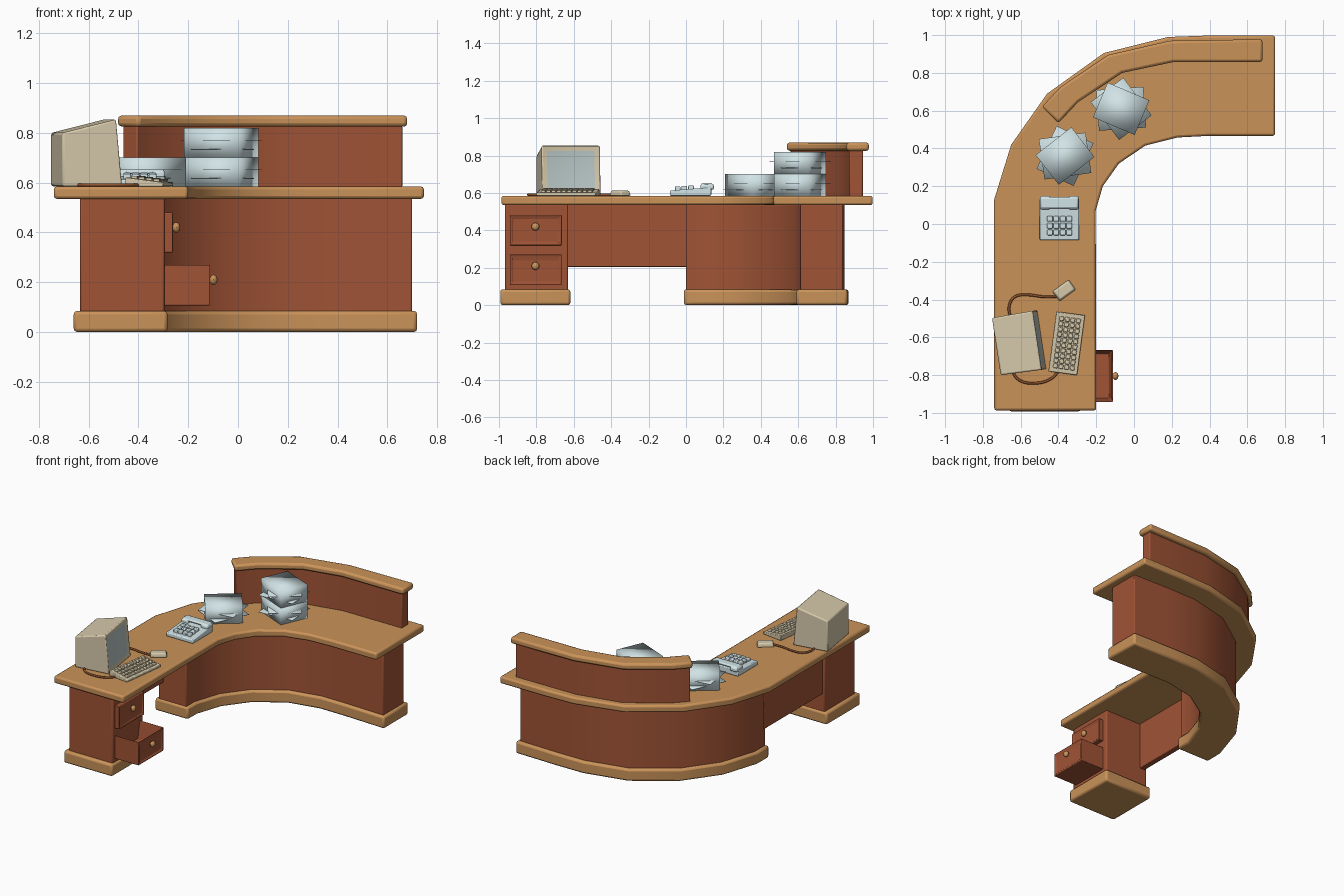
import bpy, bmesh, math
from mathutils import Matrix, Vector

if "Cube" in bpy.data.objects:
    bpy.data.objects.remove(bpy.data.objects["Cube"])


def material(name, rgb):
    m = bpy.data.materials.new(name)
    m.diffuse_color = (*rgb, 1)
    m.use_nodes = True
    m.node_tree.nodes["Principled BSDF"].inputs["Base Color"].default_value = m.diffuse_color
    return m


TAN = material("tan wood", (0.59, 0.29, 0.10))
RED = material("red brown wood", (0.35, 0.087, 0.036))
BEIGE = material("beige plastic", (0.68, 0.59, 0.41))
PALE = material("pale blue paper", (0.64, 0.77, 0.79))
GLASS = material("grey blue screen", (0.48, 0.57, 0.56))
CABLE = material("brown cable", (0.28, 0.09, 0.03))
TOP = 0.585  # desk surface height


def finish(name, bm, mats, loc=(0, 0, 0), rot=0, bevel=0, segs=2, smooth=35):
    bmesh.ops.recalc_face_normals(bm, faces=bm.faces)
    me = bpy.data.meshes.new(name)
    bm.to_mesh(me)
    bm.free()
    for m in mats:
        me.materials.append(m)
    ob = bpy.data.objects.new(name, me)
    bpy.context.collection.objects.link(ob)
    ob.location = loc
    ob.rotation_euler.z = math.radians(rot)
    if bevel:
        b = ob.modifiers.new("bevel", 'BEVEL')
        b.width, b.segments, b.angle_limit = bevel, segs, math.radians(40)
    bpy.ops.object.select_all(action='DESELECT')
    ob.select_set(True)
    bpy.context.view_layer.objects.active = ob
    bpy.ops.object.shade_smooth_by_angle(angle=math.radians(smooth))
    return ob


def cube(bm, lo, hi, rot=0):
    """Box between two corners, turned about its own centre."""
    lo, hi = Vector(lo), Vector(hi)
    mat = (Matrix.Translation((lo + hi) / 2) @ Matrix.Rotation(math.radians(rot), 4, 'Z')
           @ Matrix.Diagonal((*(hi - lo), 1)))
    return bmesh.ops.create_cube(bm, size=1, matrix=mat)['verts']


def box(name, lo, hi, mat, bevel=0.008):
    bm = bmesh.new()
    cube(bm, lo, hi)
    return finish(name, bm, [mat], bevel=bevel)


def band(name, pairs, outer, inner, z0, z1, mat, bevel):
    """Slab along a strip of (outer, inner) point pairs; each edge runs between two fractions."""
    n = len(pairs) - 1

    def mix(i, t):
        f = t[0] + (t[1] - t[0]) * (i / n) ** 1.5
        return [pairs[i][0][k] + (pairs[i][1][k] - pairs[i][0][k]) * f for k in (0, 1)]

    pts = [mix(i, outer) for i in range(n + 1)] + [mix(i, inner) for i in range(n, -1, -1)]
    bm = bmesh.new()
    face = bm.faces.new([bm.verts.new((x, y, z0)) for x, y in pts])
    up = bmesh.ops.extrude_face_region(bm, geom=[face])['geom']
    bmesh.ops.translate(bm, vec=(0, 0, z1 - z0),
                        verts=[g for g in up if isinstance(g, bmesh.types.BMVert)])
    return finish(name, bm, [mat], bevel=bevel)


def inset(bm, axis, thick, depth):
    """Inset the face pointing most along axis; returns it."""
    bm.normal_update()
    f = max(bm.faces, key=lambda f: f.normal.dot(Vector(axis)) * f.calc_area())
    bmesh.ops.inset_region(bm, faces=[f], thickness=thick, depth=depth)
    return f


# curved desk: matching outer and inner edge points
curve = [((-.74, .13), (-.203, .07)), ((-.65, .42), (-.165, .20)), ((-.46, .69), (-.08, .32)),
         ((-.16, .905), (.06, .415)), ((.18, .99), (.23, .458)), ((.4, .998), (.4, .467))]


def run(y_start, x_end):
    return ([((-.74, y_start), (-.2, y_start))] + curve + [((x_end, .998), (x_end, .467))])


band("desk_top", run(-.987, .747), (0, 0), (1, 1), .535, TOP, TAN, .012)
band("curved_body", run(0, .70), (.23, .3), (.63, .73), .07, .54, RED, .006)
band("curved_base", run(-.012, .72), (.19, .255), (.665, .77), 0, .085, TAN, .014)

# raised counter around the back
ledge = [((-.487, .62), (-.40, .534)), ((-.39, .725), (-.296, .645)), ((-.137, .895), (-.063, .80)),
         ((.19, .97), (.206, .857)), ((.68, .978), (.68, .858))]
band("counter_ledge", ledge, (0, 0), (1, 1), .825, .87, TAN, .014)
screen_wall = [((-.48, .63), (-.393, .544))] + ledge[1:4] + [((.66, .978), (.66, .858))]
band("counter_wall", screen_wall, (.2, .27), (.85, .88), .58, .83, RED, .006)

# drawer pedestal and modesty panel
box("pedestal", (-.635, -.968, .07), (-.295, -.63, .54), RED)
box("pedestal_base", (-.66, -.993, 0), (-.283, -.618, .085), TAN, .014)
box("modesty_panel", (-.62, -.64, .205), (-.58, .02, .54), RED, .004)

# drawers, the lower one pulled open
for name, x, z0, z1, open_ in (("upper_drawer", -.262, .32, .48, False),
                               ("lower_drawer", -.112, .107, .272, True)):
    bm = bmesh.new()
    cube(bm, (-.32, -.942, z0), (x, -.666, z1))
    if open_:
        inset(bm, (0, 0, 1), .03, -.12)
    inset(bm, (1, 0, 0), .016, 0)
    inset(bm, (1, 0, 0), .006, -.006)
    finish(name, bm, [RED], bevel=.005)
    bm = bmesh.new()
    zk = (z0 + z1) / 2 + .02
    bmesh.ops.create_uvsphere(bm, u_segments=12, v_segments=8, radius=.021,
                              matrix=Matrix.Translation((x + .014, -.805, zk)) @ Matrix.Diagonal((.75, 1, 1, 1)))
    finish(name + "_knob", bm, [TAN])

# monitor: sloping top, tilted screen
bm = bmesh.new()
for v in cube(bm, (-.11, -.158, 0), (.11, .158, .27)):
    high, front = v.co.z > .1, v.co.x > 0
    if not front:
        v.co.y *= .97
        if high:
            v.co.z = .215
    elif not high:
        v.co.x = .135
inset(bm, (1, 0, 0), .042, -.008).material_index = 1
finish("monitor", bm, [BEIGE, GLASS], (-.62, -.632, TOP), 8.6, .008)

# keyboard
bm = bmesh.new()
for v in cube(bm, (-.078, -.16, 0), (.075, .16, .036)):
    if v.co.z > .01 and v.co.x > 0:
        v.co.z = .016
finish("keyboard", bm, [BEIGE], (-.355, -.632, TOP), -7.5, .004)
bm = bmesh.new()
for i in range(4):
    for j in range(10):
        x, y = -.045 + i * .03, -.126 + j * .028
        z = .026 - x * .13
        cube(bm, (x - .012, y - .012, z - .01), (x + .012, y + .012, z + .01))
finish("keyboard_keys", bm, [BEIGE], (-.355, -.632, TOP), -7.5, .004, 2)

# mouse
bm = bmesh.new()
for v in cube(bm, (-.055, -.034, 0), (.055, .034, .028)):
    if v.co.z > .01:
        v.co.x *= .85
        v.co.y *= .8
finish("mouse", bm, [BEIGE], (-.37, -.352, TOP), 36, .007)

# cables
for name, pts in (("mouse_cable", [(-.41, -.385), (-.48, -.385), (-.57, -.375), (-.63, -.385), (-.66, -.43), (-.655, -.50)]),
                  ("keyboard_cable", [(-.40, -.78), (-.44, -.82), (-.53, -.843), (-.61, -.825), (-.65, -.77)])):
    cu = bpy.data.curves.new(name, 'CURVE')
    cu.dimensions = '3D'
    cu.bevel_depth, cu.bevel_resolution, cu.resolution_u = .007, 1, 4
    sp = cu.splines.new('BEZIER')
    sp.bezier_points.add(len(pts) - 1)
    for p, (x, y) in zip(sp.bezier_points, pts):
        p.co = (x, y, TOP + .006)
        p.handle_left_type = p.handle_right_type = 'AUTO'
    cu.materials.append(CABLE)
    bpy.context.collection.objects.link(bpy.data.objects.new(name, cu))

# telephone
phone = (-.395, .03, TOP)
bm = bmesh.new()
for v in cube(bm, (-.104, -.116, 0), (.104, .105, .045)):
    if v.co.z > .01 and v.co.y < 0:
        v.co.z = .028
finish("phone_body", bm, [PALE], phone, 0, .006)
bm = bmesh.new()
for i in range(4):
    for j in range(3):
        x, y = -.05 + i * .034, -.075 + j * .036
        cube(bm, (x - .015, y - .015, .025), (x + .015, y + .015, .056 + y * .08))
finish("phone_keys", bm, [PALE], phone, 0, .005)
bm = bmesh.new()
cube(bm, (-.1, .052, .05), (.1, .112, .068))
for s in (-.075, .075):
    cube(bm, (s - .027, .047, .032), (s + .027, .119, .062))
finish("phone_handset", bm, [PALE], phone, 0, .01)

# paper stacks: softly shaded bundles with a few loose sheets turned through them
for name, x, y, rot, count in (("front_paper_stack", -.365, .36, 38, 1),
                               ("back_paper_stack", -.068, .61, -23, 2)):
    bm = bmesh.new()
    for k in range(count):
        z = .117 * k
        cube(bm, (-.12, -.1, z), (.12, .1, z + .117))
        for h, turn in ((.03, 27), (.065, -30)):
            cube(bm, (-.125, -.108, z + h), (.125, .108, z + h + .003), turn)
    finish(name, bm, [PALE], (x, y, TOP), rot, smooth=180)
